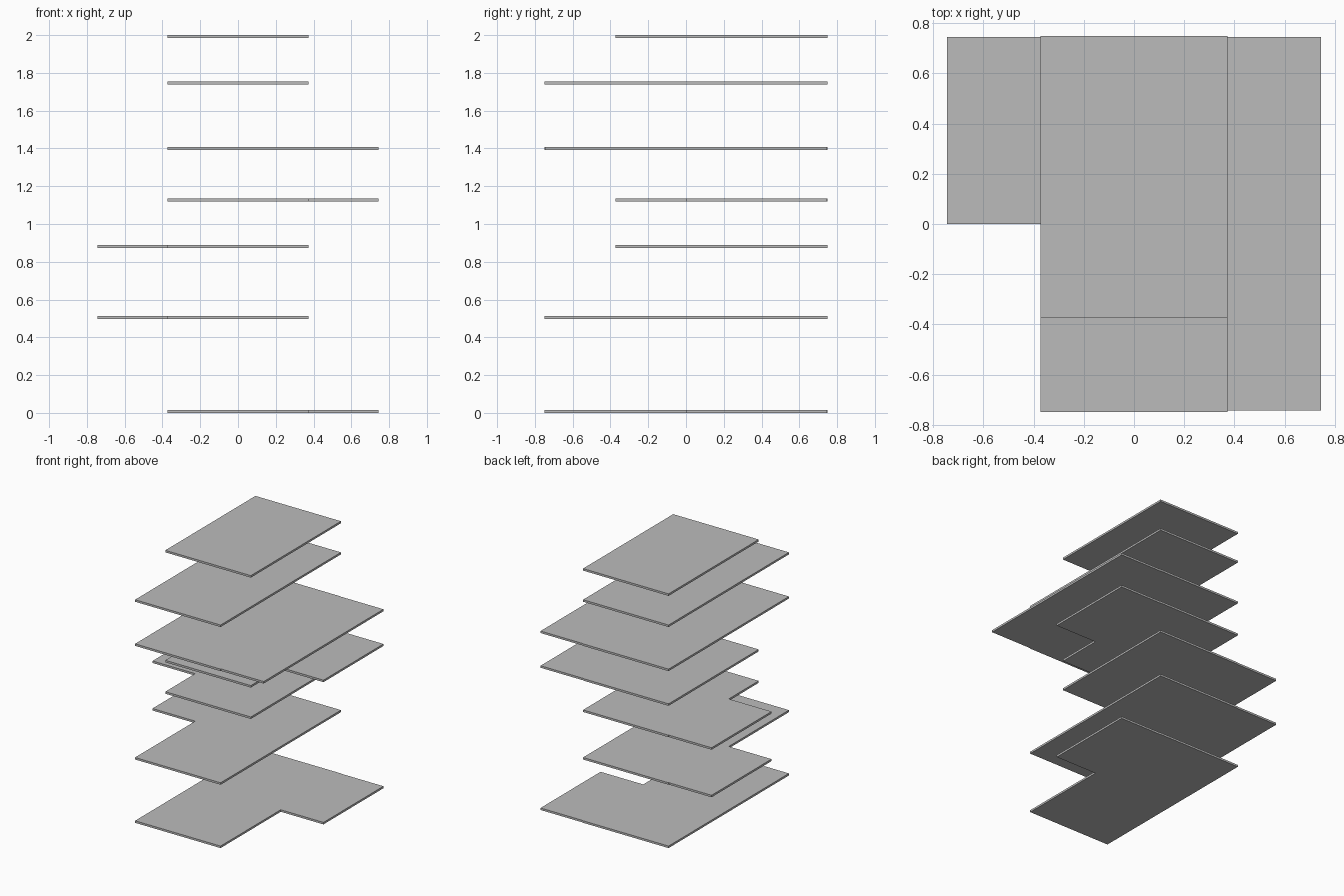
import bpy

if "Cube" in bpy.data.objects:
    bpy.data.objects.remove(bpy.data.objects["Cube"], do_unlink=True)

grey = bpy.data.materials.new("concrete grey")
grey.use_nodes = True
COLOUR = (0.5, 0.5, 0.5, 1)
grey.diffuse_color = COLOUR
grey.node_tree.nodes["Principled BSDF"].inputs["Base Color"].default_value = COLOUR

THICK = 0.016
HALF = 0.372    # half width of the core, and one grid bay
BACK = 0.748


def slab(name, outline, z):
    """Flat plate extruded down from an outline, underside at z."""
    n = len(outline)
    verts = [(x, y, h) for h in (z, z + THICK) for x, y in outline]
    faces = [tuple(reversed(range(n))), tuple(range(n, 2 * n))]
    faces += [(i, (i + 1) % n, n + (i + 1) % n, n + i) for i in range(n)]
    mesh = bpy.data.meshes.new(name)
    mesh.from_pydata(verts, [], faces)
    mesh.materials.append(grey)
    obj = bpy.data.objects.new(name, mesh)
    bpy.context.collection.objects.link(obj)


def rectangle(x0, x1, y0, y1):
    return [(x0, y0), (x1, y0), (x1, y1), (x0, y1)]


# Floors: underside height, front edge of core, wing side (+1 left), front edge of wing
floors = [
    (0.0, -BACK, 1, 0),
    (0.498, -BACK, -1, 0),
    (0.872, -HALF, -1, 0),
    (1.119, -HALF, 1, 0),
    (1.392, -BACK, 1, -0.743),
    (1.739, -BACK, 0, 0),
    (1.984, -HALF, 0, 0),
]

for level, (z, front, side, wing_front) in enumerate(floors, 1):
    slab(f"floor_{level}_core", rectangle(-HALF, HALF, front, BACK), z)
    if side:
        x0, x1 = sorted((side * HALF, side * 2 * HALF))
        label = "left" if side > 0 else "right"
        slab(f"floor_{level}_{label}_wing", rectangle(x0, x1, wing_front, 0.745), z)
